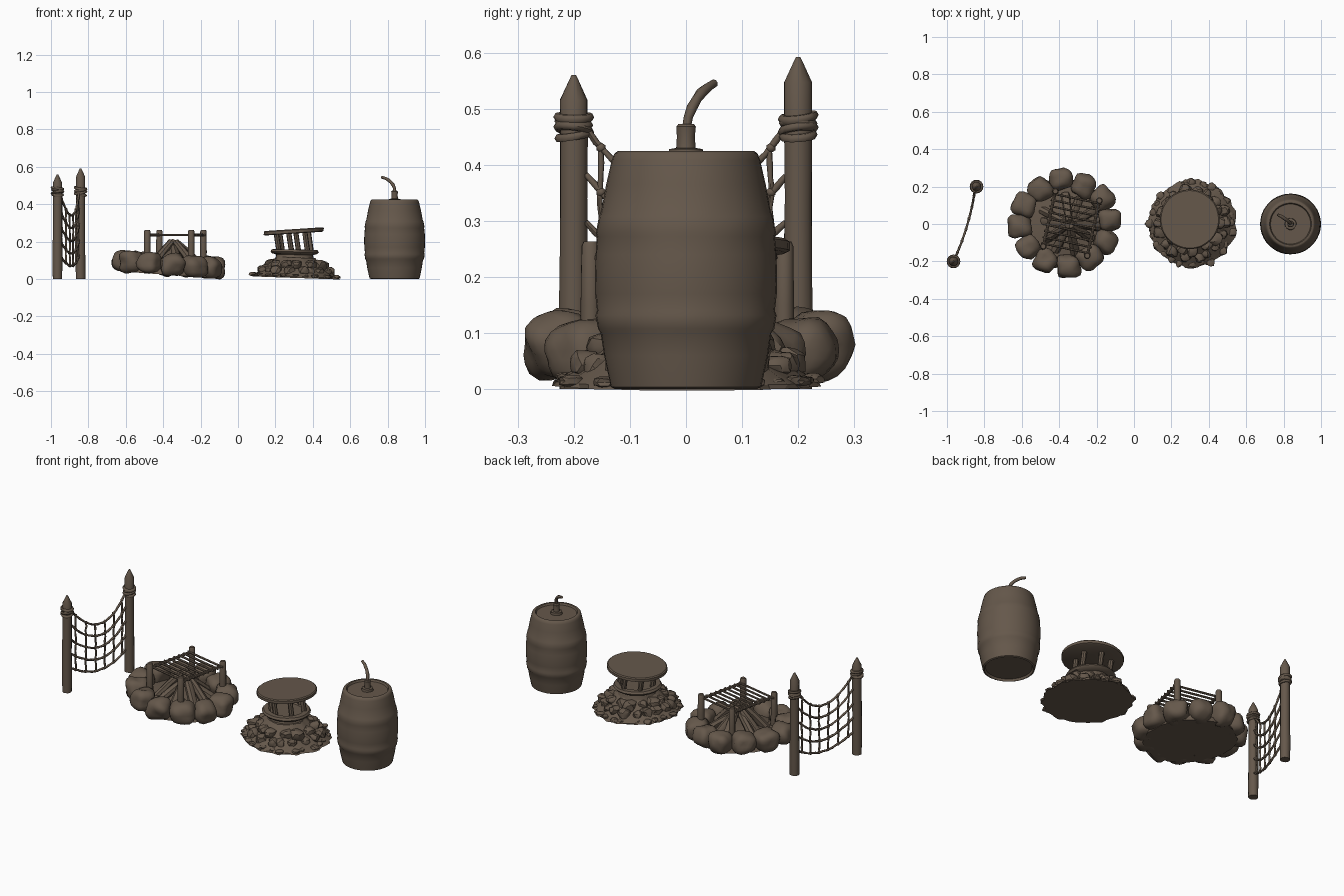
import bpy, bmesh, math, random
from mathutils import Vector, Matrix, noise

if "Cube" in bpy.data.objects:
    bpy.data.objects.remove(bpy.data.objects["Cube"])

random.seed(7)
mat = bpy.data.materials.new("dark_brown")
mat.diffuse_color = (0.13, 0.097, 0.07, 1)
mat.use_nodes = True
mat.node_tree.nodes["Principled BSDF"].inputs["Base Color"].default_value = mat.diffuse_color


def finish(name, bm, angle=35):
    bmesh.ops.recalc_face_normals(bm, faces=bm.faces)
    me = bpy.data.meshes.new(name)
    bm.to_mesh(me)
    bm.free()
    me.materials.append(mat)
    ob = bpy.data.objects.new(name, me)
    bpy.context.collection.objects.link(ob)
    bpy.ops.object.select_all(action='DESELECT')
    ob.select_set(True)
    bpy.context.view_layer.objects.active = ob
    bpy.ops.object.shade_smooth_by_angle(angle=math.radians(angle))
    return ob


def skin(bm, rings):
    """Bridge vertex rings and cap both ends."""
    n = len(rings[0])
    for a, b in zip(rings, rings[1:]):
        for i in range(n):
            j = (i + 1) % n
            bm.faces.new((a[i], a[j], b[j], b[i]))
    bm.faces.new(rings[0][::-1])
    bm.faces.new(rings[-1])


def tube(bm, pts, radii, sides=8, rough=0.0):
    pts = [Vector(p) for p in pts]
    if not isinstance(radii, (list, tuple)):
        radii = [radii] * len(pts)
    rings, side = [], None
    for k, p in enumerate(pts):
        d = (pts[min(k + 1, len(pts) - 1)] - pts[max(k - 1, 0)]).normalized()
        if side is None:
            side = d.orthogonal()
        side = (side - d * side.dot(d)).normalized()
        up = d.cross(side)
        ring = []
        for i in range(sides):
            a = math.tau * i / sides
            r = radii[k] * (1 + random.uniform(-rough, rough))
            ring.append(bm.verts.new(p + (side * math.cos(a) + up * math.sin(a)) * r))
        rings.append(ring)
    skin(bm, rings)


def lathe(bm, profile, centre, sides=32, jag=0.0, tilt=(0, 0)):
    """Revolve (radius, z) points; tilt shears z along x and y."""
    rings = []
    for r, z in profile:
        ring = []
        for i in range(sides):
            a = math.tau * i / sides
            q = r * (1 + random.uniform(-jag, jag))
            x, y = q * math.cos(a), q * math.sin(a)
            ring.append(bm.verts.new((centre[0] + x, centre[1] + y, z + tilt[0] * x + tilt[1] * y)))
        rings.append(ring)
    skin(bm, rings)


def torus(bm, c, R, r, tilt=(0, 0), n=24, m=8):
    rings = []
    for i in range(n):
        a = math.tau * i / n
        ring = []
        for j in range(m):
            b = math.tau * j / m
            q = R + r * math.cos(b)
            x, y = q * math.cos(a), q * math.sin(a)
            ring.append(bm.verts.new((c[0] + x, c[1] + y, c[2] + r * math.sin(b) + tilt[0] * x + tilt[1] * y)))
        rings.append(ring)
    for i in range(n):
        for j in range(m):
            p, q = rings[i], rings[(i + 1) % n]
            bm.faces.new((p[j], q[j], q[(j + 1) % m], p[(j + 1) % m]))


def rock(bm, c, size, spin, detail=3, lump=0.22):
    vs = bmesh.ops.create_icosphere(bm, subdivisions=detail, radius=1)["verts"]
    seed = Vector([random.uniform(0, 50) for _ in range(3)])
    rot = Matrix.Rotation(spin, 3, 'Z')
    for v in vs:
        p = v.co.copy()
        # superellipsoid push makes the boulder blocky
        p *= (abs(p.x) ** 3 + abs(p.y) ** 3 + abs(p.z) ** 3) ** (-1 / 3)
        p *= 0.96 + lump * noise.noise(v.co * 1.2 + seed)
        v.co = Vector(c) + rot @ Vector([p[i] * size[i] for i in range(3)])


# ---- net fence: two sharpened stakes with rope wraps ----
stakes = (("front_stake", -0.965, -0.2, 0.56), ("back_stake", -0.842, 0.2, 0.592))
for name, x, y, h in stakes:
    bm = bmesh.new()
    zs = [0, 0.1, 0.22, 0.34, 0.45, h - 0.045, h - 0.008, h]
    rs = [0.026, 0.027, 0.026, 0.025, 0.025, 0.025, 0.008, 0.004]
    tube(bm, [(x, y, z) for z in zs], rs, 12, 0.04)
    finish(name, bm, 40)
    bm = bmesh.new()
    for k in range(4):
        torus(bm, (x, y, 0.452 + 0.011 * k), 0.027 + 0.002 * (k % 2), 0.0075, (random.uniform(-.2, .2), random.uniform(-.2, .2)), 16, 6)
    finish(name + "_rope_wrap", bm, 60)


def net(t, s):
    """t runs -1..1 between stakes, s runs 0 (bottom) to 1 (top)."""
    top, low = 0.34 + 0.125 * t * t, 0.07 + 0.06 * t * t
    return Vector((-0.89 - 0.013 * t * t + 0.052 * t, 0.178 * t, low + (top - low) * s))


bm = bmesh.new()
rows, cols = 5, 6
for r in range(rows):
    pts = [net(-1 + i / 10, r / (rows - 1)) + Vector((0, 0, random.uniform(-.002, .002))) for i in range(21)]
    tube(bm, pts, [0.0055 + 0.0012 * (i % 2) for i in range(21)], 6)
for c in range(cols):
    t = -0.85 + 1.7 * c / (cols - 1)
    tube(bm, [net(t + random.uniform(-.02, .02), i / 12) for i in range(13)], [0.0048 + 0.001 * (i % 2) for i in range(13)], 6)
    for r in range(rows):
        m = Matrix.Translation(net(t, r / (rows - 1)))
        bmesh.ops.create_icosphere(bm, subdivisions=1, radius=0.0095, matrix=m)
finish("rope_net", bm, 60)

# ---- campfire: ring of boulders on sloping ground ----
FX, FY = -0.37, 0.005


def slope(x):
    return 0.02 - 0.075 * (x - FX)


bm = bmesh.new()
for i in range(12):
    a = math.tau * (i + 0.15) / 12
    R = 0.235 + random.uniform(-.008, .008)
    x, y = FX + R * math.cos(a) * 1.03, FY + R * math.sin(a) * 0.97
    rock(bm, (x, y, slope(x) + 0.058), (0.064, 0.062 + random.uniform(-.004, .006), 0.056 + random.uniform(-.003, .005)), a)
finish("fire_ring_stones", bm, 45)

bm = bmesh.new()
lathe(bm, [(0.24, 0.022), (0.23, 0.05), (0.14, 0.065), (0.03, 0.08)], (FX, FY), 28, 0.03, (-0.075, 0))
finish("ash_bed", bm)

# leaning firewood
bm = bmesh.new()
for i in range(10):
    a = math.tau * i / 10 + random.uniform(-.2, .2)
    d = Vector((math.cos(a), math.sin(a), 0))
    c = Vector((-0.345, 0, 0))
    R = random.uniform(0.14, 0.17)
    hi = (0.20, 0.15, 0.17)[i % 3]
    tube(bm, [c + d * R + Vector((0, 0, 0.06)), c + d * R * .5 + Vector((0, 0, .02 + hi * .6)), c + d * 0.012 + Vector((0, 0, hi))],
         [0.024, 0.022, 0.018], 8, 0.08)
finish("firewood", bm, 40)

# cooking grill on four stakes
FL, FR, BL, BR = [Vector(p) for p in ((-.485, -.12, 0), (-.25, -.17, 0), (-.42, .175, 0), (-.185, .125, 0))]
bm = bmesh.new()
for p in (FL, FR, BL, BR):
    tube(bm, [p + Vector((0, 0, z)) for z in (0.03, 0.15, 0.255, 0.263)], [0.018, 0.018, 0.017, 0.013], 10, 0.04)
finish("grill_stakes", bm, 40)
bm = bmesh.new()
Z = Vector((0, 0, 0.235))
tube(bm, [FL + Z, BL + Z], 0.008)
tube(bm, [FR + Z, BR + Z], 0.008)
for i in range(9):
    f = 0.05 + 0.9 * i / 8
    u = (FR - FL) * 0.06
    tube(bm, [FL.lerp(BL, f) + Z - u, FR.lerp(BR, f) + Z + u], 0.006, 6)
finish("grill_bars", bm, 40)

# ---- pressure plate standing on a rubble mound ----
MX, MY = 0.31, 0.0
bm = bmesh.new()
lathe(bm, [(0.235, 0.006), (0.23, 0.014), (0.18, 0.045), (0.13, 0.09), (0.10, 0.115)], (MX, MY), 44, 0.05, (-0.035, 0))
finish("rubble_mound", bm, 25)
bm = bmesh.new()
for R, n, z, s in ((0.215, 24, 0.018, 0.022), (0.175, 18, 0.045, 0.032), (0.135, 13, 0.075, 0.036)):
    for i in range(n):
        a = math.tau * (i + random.uniform(-.3, .3)) / n
        q = R + random.uniform(-.012, .012)
        k = s * random.uniform(0.75, 1.15)
        x = q * math.cos(a)
        rock(bm, (MX + x, MY + q * math.sin(a), z - 0.035 * x), (k, k * 0.9, k * (0.45 if R > .2 else .8)), a + random.uniform(-.5, .5), 2, 0.35)
for v in bm.verts:
    v.co.z = max(v.co.z, 0.008 - 0.035 * (v.co.x - MX))
finish("rubble_stones", bm, 30)

PX, PY = 0.298, 0.025
bm = bmesh.new()
lathe(bm, [(0.13, 0.06), (0.105, 0.10), (0.098, 0.13), (0.122, 0.136), (0.13, 0.146), (0.122, 0.157), (0.095, 0.158), (0.085, 0.148)],
      (0.303, 0.015), 28, 0.012, (-0.02, 0))
finish("plate_pedestal", bm, 40)
bm = bmesh.new()
for i in range(6):
    a = math.tau * (i + 0.3) / 6
    x, y = PX + 0.09 * math.cos(a), PY + 0.09 * math.sin(a)
    tube(bm, [(x + 0.008, y, 0.14), (x - 0.008, y, 0.25 + 0.08 * (x - PX))], 0.014, 8, 0.05)
finish("plate_legs", bm, 40)
bm = bmesh.new()
lathe(bm, [(0.152, 0.243), (0.16, 0.247), (0.16, 0.262), (0.154, 0.267)], (PX, PY), 32, 0.006, (0.065, 0.0))
finish("pressure_plate", bm)

# ---- powder keg ----
KX = 0.837
bm = bmesh.new()
profile = [(0.120, 0.012), (0.126, 0.0), (0.134, 0.004), (0.146, 0.06), (0.152, 0.10), (0.157, 0.108), (0.161, 0.132),
           (0.1585, 0.14), (0.1615, 0.17), (0.1625, 0.205), (0.1615, 0.24), (0.1585, 0.272), (0.160, 0.28), (0.155, 0.308),
           (0.151, 0.316), (0.142, 0.365), (0.132, 0.408), (0.128, 0.42), (0.121, 0.425), (0.112, 0.424), (0.107, 0.414)]
lathe(bm, profile, (KX, 0), 40, 0.003)
finish("keg_barrel", bm, 45)
bm = bmesh.new()
lathe(bm, [(0.032, 0.412), (0.030, 0.428), (0.018, 0.430), (0.016, 0.45), (0.018, 0.468), (0.014, 0.473)], (KX, 0), 14, 0.04)
finish("keg_stopper", bm, 40)
bm = bmesh.new()
tube(bm, [(KX, 0, 0.46), (.836, .004, .485), (.830, .011, .502), (.819, .019, .517), (.805, .028, .529), (.79, .039, .538), (.768, .05, .545)],
     [0.008, 0.008, 0.0095, 0.0085, 0.0095, 0.0085, 0.0075], 8, 0.05)
finish("keg_fuse", bm, 60)
